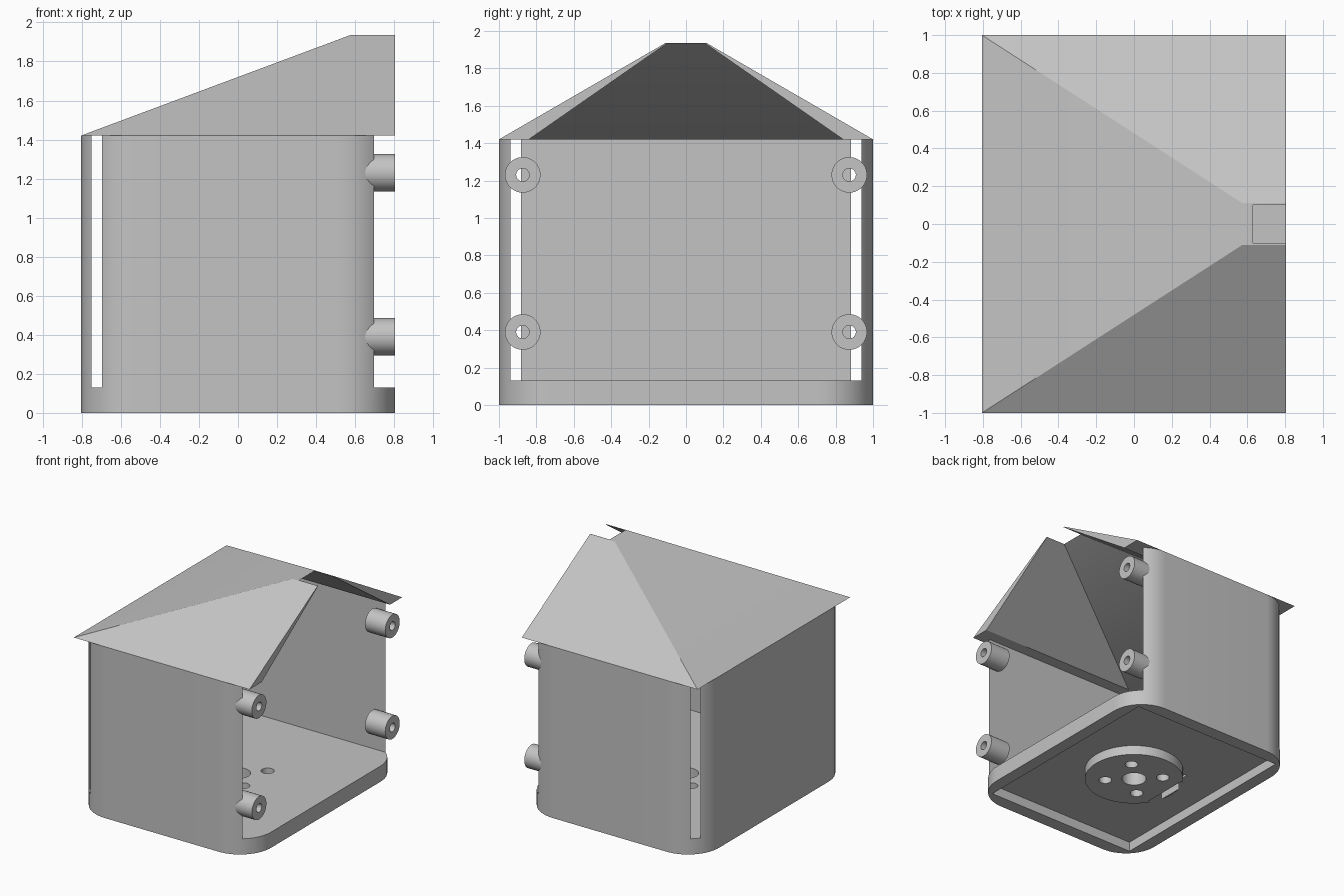
import bpy, bmesh, math
from mathutils import Vector

if "Cube" in bpy.data.objects:
    bpy.data.objects.remove(bpy.data.objects["Cube"], do_unlink=True)

grey = bpy.data.materials.new("plain grey")
grey.use_nodes = True
grey.diffuse_color = (0.55, 0.55, 0.55, 1)
grey.node_tree.nodes["Principled BSDF"].inputs["Base Color"].default_value = grey.diffuse_color

HALF_X, HALF_Y = 0.805, 1.0
EAVE, RIDGE = 1.42, 1.935
FLOOR, CORNER = 0.13, 0.285


def add(name, bm):
    bmesh.ops.recalc_face_normals(bm, faces=bm.faces)
    mesh = bpy.data.meshes.new(name)
    bm.to_mesh(mesh)
    bm.free()
    mesh.materials.append(grey)
    obj = bpy.data.objects.new(name, mesh)
    bpy.context.collection.objects.link(obj)
    return obj


def prism(name, outline, z0, z1):
    """Extrude a flat outline upward from z0 to z1."""
    bm = bmesh.new()
    face = bm.faces.new([bm.verts.new((x, y, z0)) for x, y in outline])
    top = bmesh.ops.extrude_face_region(bm, geom=[face])["geom"]
    bmesh.ops.translate(bm, vec=(0, 0, z1 - z0),
                        verts=[v for v in top if isinstance(v, bmesh.types.BMVert)])
    return add(name, bm)


def box(name, x0, x1, half_y, z0, z1):
    return prism(name, [(x0, -half_y), (x1, -half_y), (x1, half_y), (x0, half_y)], z0, z1)


def disc(name, x, y, radius, z0, z1, sides=48):
    ring = [i * math.tau / sides for i in range(sides)]
    return prism(name, [(x + radius * math.cos(a), y + radius * math.sin(a)) for a in ring], z0, z1)


def rounded_rect(hx, hy, r, steps=16):
    points = []
    for corner, (sx, sy) in enumerate([(1, 1), (-1, 1), (-1, -1), (1, -1)]):
        for i in range(steps + 1):
            a = (corner + i / steps) * math.pi / 2
            points.append((sx * (hx - r) + r * math.cos(a), sy * (hy - r) + r * math.sin(a)))
    return points


def hip(name, low, high, x_end, spill=0.0):
    """Half hip solid; low and high give the back x and half width at eave and ridge."""
    low, high = Vector(low), Vector(high)
    bm = bmesh.new()
    for t in (-spill, 1 + spill):
        x, y = low.lerp(high, t) if 0 <= t <= 1 else low + (high - low) * t
        z = EAVE + (RIDGE - EAVE) * t
        for px in (x, x_end):
            for py in (-y, y):
                bm.verts.new((px, py, z))
    bmesh.ops.convex_hull(bm, input=bm.verts)
    bmesh.ops.dissolve_limit(bm, angle_limit=0.01, verts=bm.verts, edges=bm.edges)
    return add(name, bm)


def cut(obj, cutters):
    bpy.context.view_layer.objects.active = obj
    for cutter in cutters:
        mod = obj.modifiers.new("cut", "BOOLEAN")
        mod.operation, mod.solver, mod.object = "DIFFERENCE", "EXACT", cutter
        bpy.ops.object.modifier_apply(modifier=mod.name)
        bpy.data.objects.remove(cutter, do_unlink=True)


def floor_holes():
    """Centre hole, four screw holes and the cable slot."""
    holes = [disc("hole", 0, 0, 0.095, -0.1, 0.3)]
    for sx in (-1, 1):
        for sy in (-1, 1):
            holes.append(disc("hole", sx * 0.16, sy * 0.16, 0.05, -0.1, 0.3, 32))
    holes.append(box("slot", -0.37, -0.31, 0.2, -0.1, 0.1))
    return holes


# Body: rounded block hollowed by a square cavity that breaks through the corners
body = prism("body_shell", rounded_rect(HALF_X, HALF_Y, CORNER), 0, EAVE)
cavity = box("cavity", -0.75, 1.2, 0.938, FLOOR, EAVE + 0.2)
pocket = box("pocket", -0.7, 0.7, 0.89, -0.2, 0.08)
cut(body, [cavity, pocket] + floor_holes())

# Round mounting boss under the floor
boss = disc("base_boss", 0, 0, 0.385, 0, 0.085, 64)
cut(boss, floor_holes())

# Roof: hollow half hip, open at the end and at the ridge
roof = hip("roof", (-HALF_X, HALF_Y), (0.575, 0.11), HALF_X)
cut(roof, [hip("roof_hollow", (-0.65, 0.84), (0.63, 0.1), 1.2, 0.03)])

# Four tubular standoffs at the open end
parts = [body, boss, roof]
for y, side in ((-0.873, "right"), (0.873, "left")):
    for z, level in ((0.39, "lower"), (1.23, "upper")):
        tube = disc(f"{level}_{side}_standoff", 0, 0, 0.095, 0, 0.185)
        cut(tube, [disc("bore", 0, 0, 0.035, -0.1, 0.4, 32)])
        tube.rotation_euler = (0, math.pi / 2, 0)
        tube.location = (HALF_X - 0.185, y, z)
        parts.append(tube)

# Smooth curved surfaces, keep edges crisp
bpy.ops.object.select_all(action="DESELECT")
for obj in parts:
    obj.select_set(True)
bpy.context.view_layer.objects.active = body
bpy.ops.object.shade_smooth_by_angle(angle=math.radians(30))
